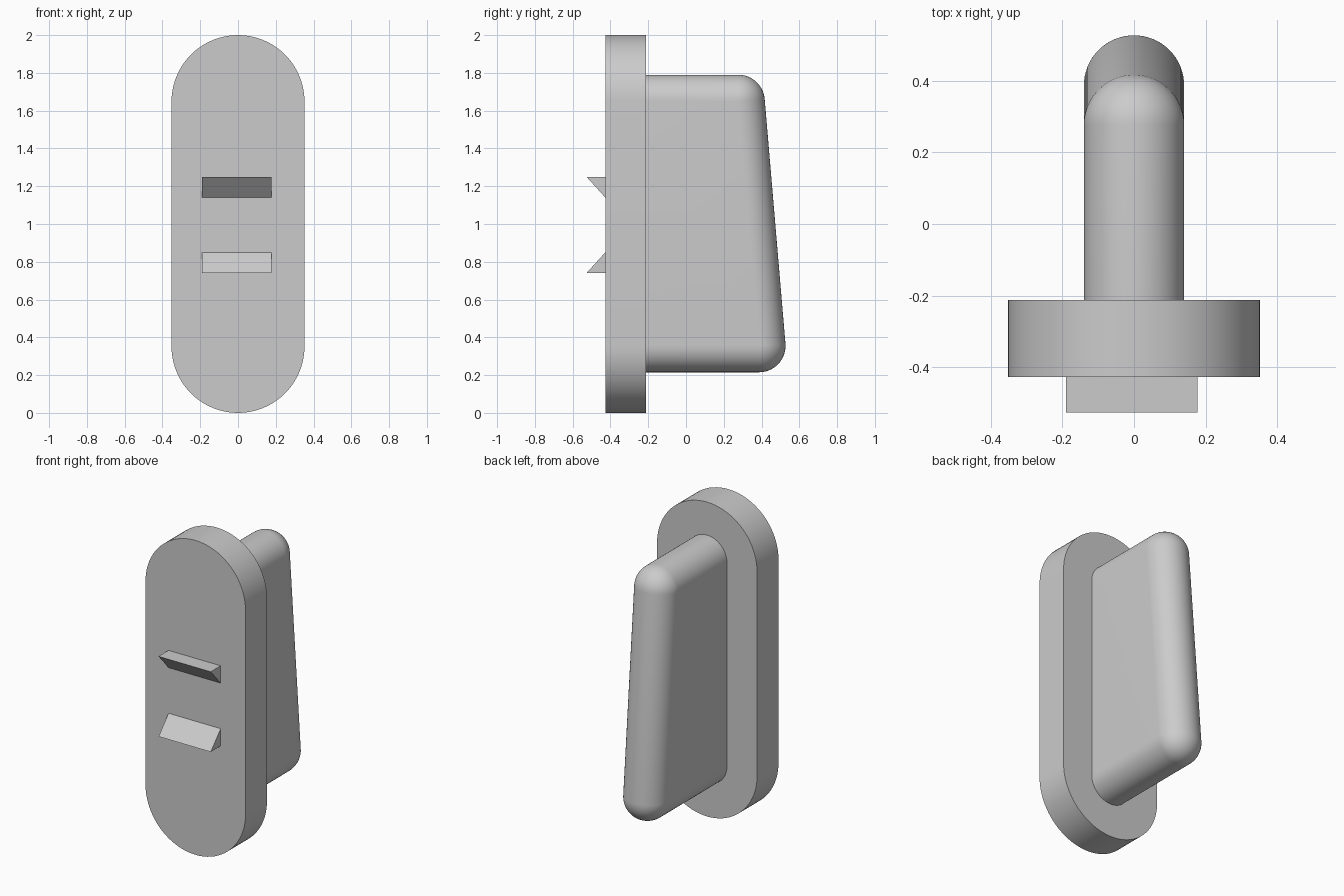
import bpy, bmesh, math

cube = bpy.data.objects.get("Cube")
if cube:
    bpy.data.objects.remove(cube, do_unlink=True)

GREY = (0.6, 0.6, 0.6, 1)
mat = bpy.data.materials.new("plain grey")
mat.use_nodes = True
mat.diffuse_color = GREY
mat.node_tree.nodes["Principled BSDF"].inputs["Base Color"].default_value = GREY


def finish(name, bm, smooth=False):
    bmesh.ops.remove_doubles(bm, verts=bm.verts, dist=0.0001)
    bmesh.ops.recalc_face_normals(bm, faces=bm.faces)
    mesh = bpy.data.meshes.new(name)
    bm.to_mesh(mesh)
    bm.free()
    mesh.materials.append(mat)
    obj = bpy.data.objects.new(name, mesh)
    bpy.context.collection.objects.link(obj)
    if smooth:
        bpy.ops.object.select_all(action="DESELECT")
        obj.select_set(True)
        bpy.context.view_layer.objects.active = obj
        bpy.ops.object.shade_smooth_by_angle(angle=math.radians(30))


def prism(name, points, direction, smooth=False):
    bm = bmesh.new()
    face = bm.faces.new([bm.verts.new(p) for p in points])
    new = bmesh.ops.extrude_face_region(bm, geom=[face])["geom"]
    moved = [v for v in new if isinstance(v, bmesh.types.BMVert)]
    bmesh.ops.translate(bm, verts=moved, vec=direction)
    finish(name, bm, smooth)


def arc(cx, cz, r, start, end, steps):
    angles = [math.radians(start + (end - start) * i / steps) for i in range(steps + 1)]
    return [(cx + r * math.cos(a), cz + r * math.sin(a)) for a in angles]


# Stadium-shaped mounting plate
FRONT, BACK, R = -0.427, -0.212, 0.352
outline = arc(0, 2 - R, R, 0, 180, 40) + arc(0, R, R, 180, 360, 40)
prism("mounting_plate", [(x, FRONT, z) for x, z in outline], (0, BACK - FRONT, 0), True)

# Two wedge ridges on the plate, flat sides facing outwards
for name, outer, inner in (("upper_ridge", 1.25, 1.14), ("lower_ridge", 0.74, 0.85)):
    section = [(FRONT, outer), (FRONT - 0.1, outer), (FRONT, inner)]
    prism(name, [(-0.19, y, z) for y, z in section], (0.367, 0, 0))

# Grip with a tapered side profile and fully rounded edges
r = 0.14
top, low = (0.277, 1.65), (0.387, 0.355)
tilt = math.degrees(math.atan2(low[0] - top[0], top[1] - low[1]))


def grip_path(offset):
    return ([(BACK, top[1] + offset)]
            + arc(*top, offset, 90, tilt, 12)
            + arc(*low, offset, tilt, -90, 12)
            + [(BACK, low[1] - offset)])


bm = bmesh.new()
rows = []
STEPS = 32
for i in range(STEPS + 1):
    a = math.pi * (i / STEPS - 0.5)
    rows.append([bm.verts.new((r * math.sin(a), y, z)) for y, z in grip_path(r * math.cos(a))])
for a, b in zip(rows, rows[1:]):
    for j in range(len(a) - 1):
        bm.faces.new((a[j], a[j + 1], b[j + 1], b[j]))
# flat cheeks, then the end against the plate
bm.faces.new(rows[0])
bm.faces.new(rows[-1])
bm.faces.new([row[0] for row in rows] + [row[-1] for row in reversed(rows)])
finish("grip", bm, True)
